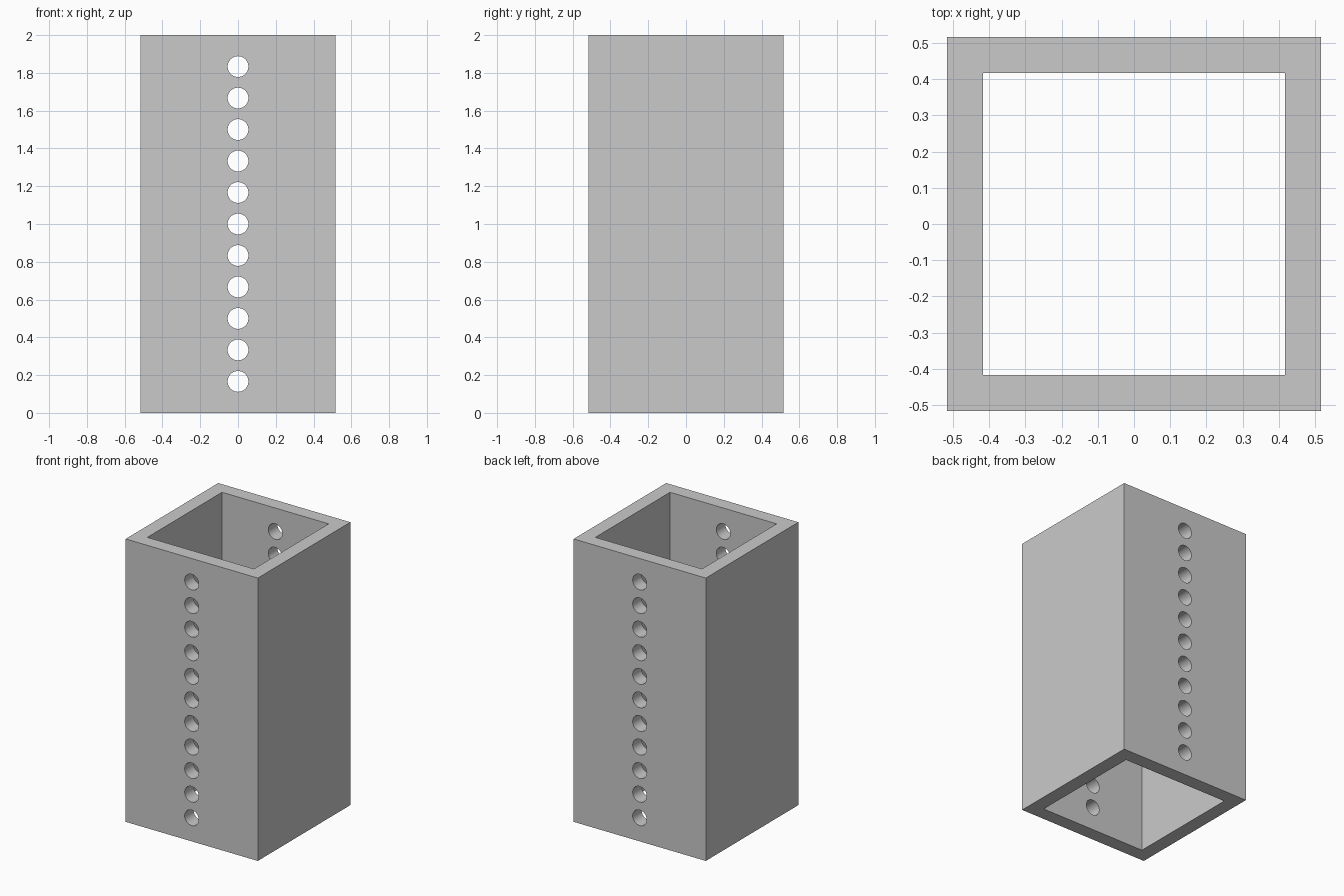
import bpy, bmesh, math
from mathutils import Matrix

HEIGHT, OUTER, INNER = 2.0, 1.034, 0.834
HOLES, HOLE_RADIUS = 11, 0.055

if "Cube" in bpy.data.objects:
    bpy.data.objects.remove(bpy.data.objects["Cube"], do_unlink=True)

grey = bpy.data.materials.new("plain grey")
grey.use_nodes = True
colour = (0.59, 0.59, 0.59, 1)
grey.diffuse_color = colour
grey.node_tree.nodes["Principled BSDF"].inputs["Base Color"].default_value = colour


def add_object(name, bm):
    mesh = bpy.data.meshes.new(name)
    bm.to_mesh(mesh)
    bm.free()
    mesh.materials.append(grey)
    obj = bpy.data.objects.new(name, mesh)
    bpy.context.collection.objects.link(obj)
    return obj


# Square tube: inset both ends of a block and bridge the openings
bm = bmesh.new()
bmesh.ops.create_cube(bm, size=1, matrix=Matrix.Translation((0, 0, HEIGHT / 2))
                      @ Matrix.Diagonal((OUTER, OUTER, HEIGHT, 1)))
bm.normal_update()
ends = [f for f in bm.faces if abs(f.normal.z) > 0.5]
bmesh.ops.inset_individual(bm, faces=ends, thickness=(OUTER - INNER) / 2,
                           use_even_offset=True)
rims = [e for f in ends for e in f.edges]
bmesh.ops.delete(bm, geom=ends, context='FACES_ONLY')
bmesh.ops.bridge_loops(bm, edges=rims)
bmesh.ops.recalc_face_normals(bm, faces=bm.faces)
tube = add_object("square_tube", bm)

# Row of pins that drill evenly spaced holes through front and back walls
bm = bmesh.new()
for i in range(1, HOLES + 1):
    place = Matrix.Translation((0, 0, HEIGHT * i / (HOLES + 1)))
    bmesh.ops.create_cone(bm, cap_ends=True, segments=48, radius1=HOLE_RADIUS,
                          radius2=HOLE_RADIUS, depth=OUTER * 1.5,
                          matrix=place @ Matrix.Rotation(math.pi / 2, 4, 'X'))
drill = add_object("hole_cutter", bm)
drill.hide_render = True

cut = tube.modifiers.new("holes", 'BOOLEAN')
cut.operation = 'DIFFERENCE'
cut.solver = 'EXACT'
cut.object = drill

# Apply the cut, remove the cutter and smooth the hole walls
bpy.ops.object.select_all(action='DESELECT')
bpy.context.view_layer.objects.active = tube
tube.select_set(True)
bpy.ops.object.modifier_apply(modifier=cut.name)
bpy.data.objects.remove(drill, do_unlink=True)
bpy.ops.object.shade_smooth_by_angle(angle=math.radians(30))
